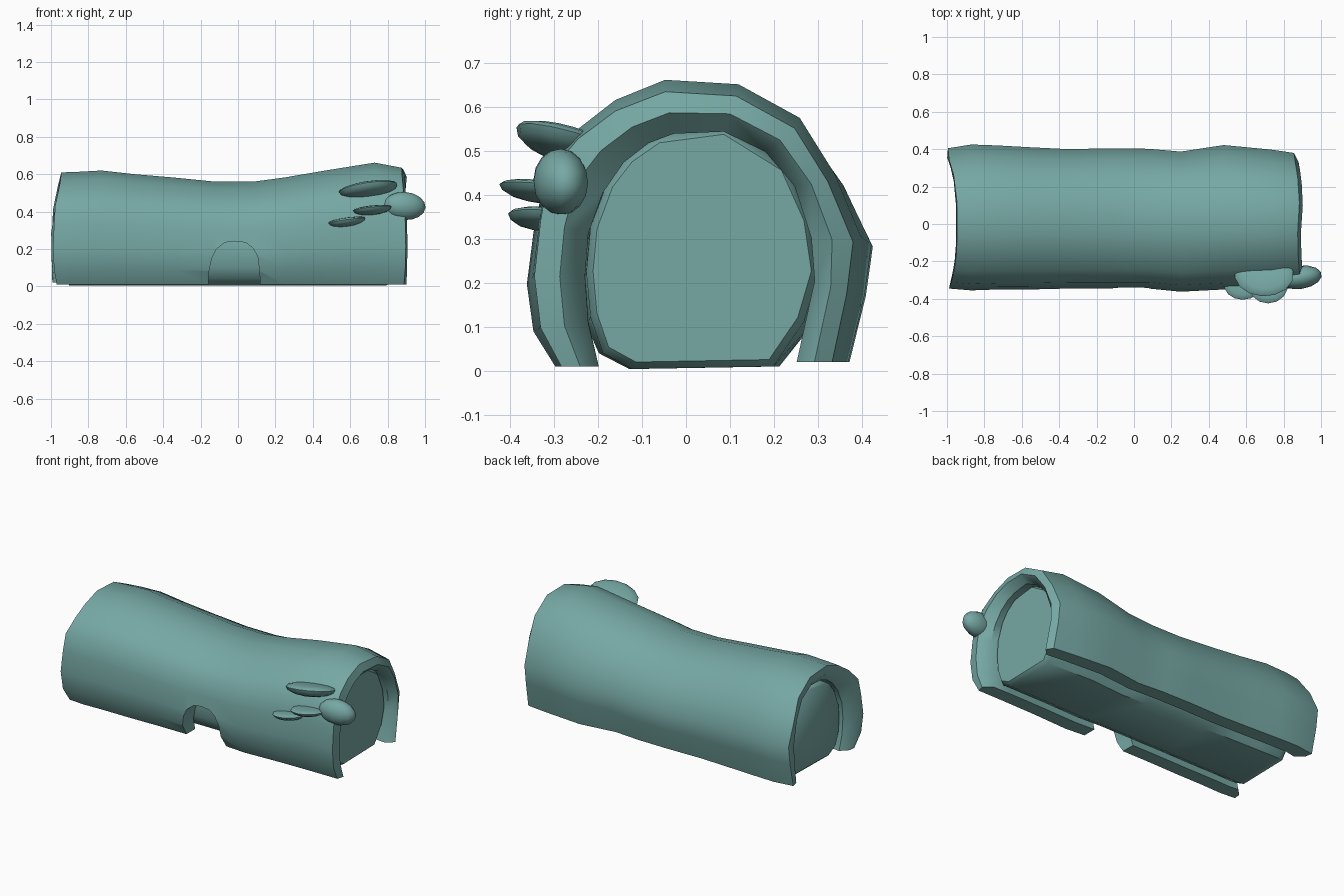
import bpy, bmesh, math

if "Cube" in bpy.data.objects:
    bpy.data.objects.remove(bpy.data.objects["Cube"])

bark = bpy.data.materials.new("teal bark")
bark.diffuse_color = (0.18, 0.39, 0.37, 1)
bark.use_nodes = True
bark.node_tree.nodes["Principled BSDF"].inputs["Base Color"].default_value = bark.diffuse_color


def make(name, bm, angle=40):
    bmesh.ops.recalc_face_normals(bm, faces=bm.faces)
    me = bpy.data.meshes.new(name)
    bm.to_mesh(me)
    bm.free()
    ob = bpy.data.objects.new(name, me)
    bpy.context.collection.objects.link(ob)
    me.materials.append(bark)
    smooth(ob, angle)
    return ob


def smooth(ob, angle):
    bpy.ops.object.select_all(action='DESELECT')
    ob.select_set(True)
    bpy.context.view_layer.objects.active = ob
    bpy.ops.object.shade_smooth_by_angle(angle=math.radians(angle))


# Length stations: x, top height, front reach, back reach
stations = [(-0.96, 0.61, 0.345, 0.405), (-0.87, 0.612, 0.355, 0.425),
            (-0.73, 0.62, 0.35, 0.42), (-0.55, 0.60, 0.35, 0.41),
            (-0.35, 0.583, 0.345, 0.40), (-0.12, 0.56, 0.345, 0.405),
            (0.08, 0.56, 0.345, 0.402), (0.25, 0.583, 0.362, 0.387),
            (0.48, 0.622, 0.35, 0.422), (0.73, 0.662, 0.345, 0.398),
            (0.87, 0.635, 0.345, 0.38)]

# Cross-sections (y, z) from the front foot over the top to the back foot
outer = [(-.30, .01), (-.35, .10), (-.365, .22), (-.35, .35), (-.33, .46), (-.26, .54),
         (-.17, .605), (-.05, .65), (.12, .64), (.26, .565), (.34, .44), (.40, .30),
         (.385, .18), (.35, .02)]
inner = [(-.21, .01), (-.235, .11), (-.243, .22), (-.235, .32), (-.20, .415), (-.15, .485),
         (-.09, .53), (-.03, .552), (.09, .557), (.19, .51), (.26, .43), (.30, .31),
         (.308, .21), (.265, .02)]
core_ring = [(-.13, .004), (-.20, .04), (-.23, .12), (-.24, .22), (-.23, .32), (-.19, .42),
             (-.14, .48), (-.07, .525), (.09, .545), (.23, .46), (.285, .34), (.303, .22),
             (.27, .11), (.20, .01)]


def warp(p, s):
    y, z = p
    y *= s[2] / 0.365 if y < 0 else s[3] / 0.40
    return y, z * (s[1] / 0.65 if z > 0.05 else 1)


def end_x(x, y):
    """Uneven torn ends of the bark."""
    side = min(1, abs(y) / 0.36) ** 3
    if x < -0.9:
        return -0.945 - 0.05 * side
    if x > 0.8:
        return 0.885 - 0.03 * side if y > 0 else 0.875 + 0.025 * side
    return x


# Bark shell: each strip wraps outside, lip, inside, lip
bm = bmesh.new()
n = len(stations)
strips = []
for o, i in zip(outer, inner):
    mid = ((o[0] + i[0]) / 2, (o[1] + i[1]) / 2)
    pts = []
    for s in stations:
        y, z = warp(o, s)
        pts.append((end_x(s[0], y), y, z))
    y, z = warp(mid, stations[-1])
    pts.append((end_x(stations[-1][0], y) + 0.018, y, z))
    for s in reversed(stations):
        y, z = warp(i, s)
        x = end_x(s[0], y)
        pts.append((x - 0.03 * (x > 0.8) + 0.03 * (x < -0.9), y, z))
    y, z = warp(mid, stations[0])
    pts.append((end_x(stations[0][0], y) - 0.006, y, z))
    strips.append([bm.verts.new(p) for p in pts])
m = len(strips[0])
for a, b in zip(strips, strips[1:]):
    for k in range(m):
        bm.faces.new((a[k], a[(k + 1) % m], b[(k + 1) % m], b[k]))
for st in (strips[0], strips[-1]):          # foot edges
    for k in range(n - 1):
        bm.faces.new((st[k], st[k + 1], st[2 * n - 1 - k], st[2 * n - k]))
    bm.faces.new((st[n - 1], st[n], st[n + 1]))
    bm.faces.new((st[0], st[2 * n], st[2 * n + 1]))
shell = make("bark_shell", bm, 50)

# Arched doorway cut through the front of the bark
bm = bmesh.new()
arch = [(-.165, -.1), (-.155, .08), (-.14, .15), (-.115, .20), (-.07, .235), (-.02, .242),
        (.04, .235), (.08, .205), (.105, .16), (.115, .08), (.125, -.1)]
face = bm.faces.new([bm.verts.new((x, -0.6, z)) for x, z in arch])
ext = bmesh.ops.extrude_face_region(bm, geom=[face])
bmesh.ops.translate(bm, vec=(0, 0.5, 0),
                    verts=[v for v in ext["geom"] if isinstance(v, bmesh.types.BMVert)])
cutter = make("doorway_cutter", bm)
mod = shell.modifiers.new("doorway", 'BOOLEAN')
mod.operation = 'DIFFERENCE'
mod.solver = 'EXACT'
mod.object = cutter
bpy.context.view_layer.objects.active = shell
bpy.ops.object.modifier_apply(modifier=mod.name)
bpy.data.objects.remove(cutter)
smooth(shell, 50)

# Closed inner core with softened ends
bm = bmesh.new()
rings = []
last = len(stations) - 1
core_stations = [(-0.915, 0.94, 0), (-0.90, 1, 0)]
core_stations += [(s[0], 1, k) for k, s in enumerate(stations) if 0 < k < last - 1]
core_stations += [(0.79, 1, last - 1), (0.815, 0.94, last - 1)]
for x, f, k in core_stations:
    ring = []
    for p in core_ring:
        y, z = warp(p, stations[k])
        ring.append(bm.verts.new((x, 0.03 + (y - 0.03) * f, 0.27 + (z - 0.27) * f)))
    rings.append(ring)
c = len(core_ring)
for a, b in zip(rings, rings[1:]):
    for k in range(c):
        bm.faces.new((a[k], a[(k + 1) % c], b[(k + 1) % c], b[k]))
bm.faces.new(rings[0])
bm.faces.new(rings[-1])
make("inner_core", bm, 50)


def blob(name, loc, size, rot=(0, 0, 0), flat_top=1.0):
    bm = bmesh.new()
    bmesh.ops.create_uvsphere(bm, u_segments=14, v_segments=8, radius=1)
    for v in bm.verts:
        if v.co.z > 0:
            v.co.z *= flat_top
        v.co.x, v.co.y, v.co.z = (a * b for a, b in zip(v.co, size))
    ob = make(name, bm, 50)
    ob.location = loc
    ob.rotation_euler = [math.radians(r) for r in rot]
    return ob


# Broken branch knob on the front edge of the open end
blob("branch_knob", (0.89, -0.285, 0.43), (0.115, 0.062, 0.075), (0, 4, 8))

# Shelf fungi on the front
blob("shelf_fungus_large", (0.695, -0.27, 0.525), (0.16, 0.12, 0.05), (-14, -9, -4), 0.5)
blob("shelf_fungus_middle", (0.718, -0.33, 0.415), (0.105, 0.095, 0.032), (-6, -6, 0), 0.5)
blob("shelf_fungus_small", (0.582, -0.325, 0.352), (0.102, 0.08, 0.032), (-4, -8, 0), 0.5)
